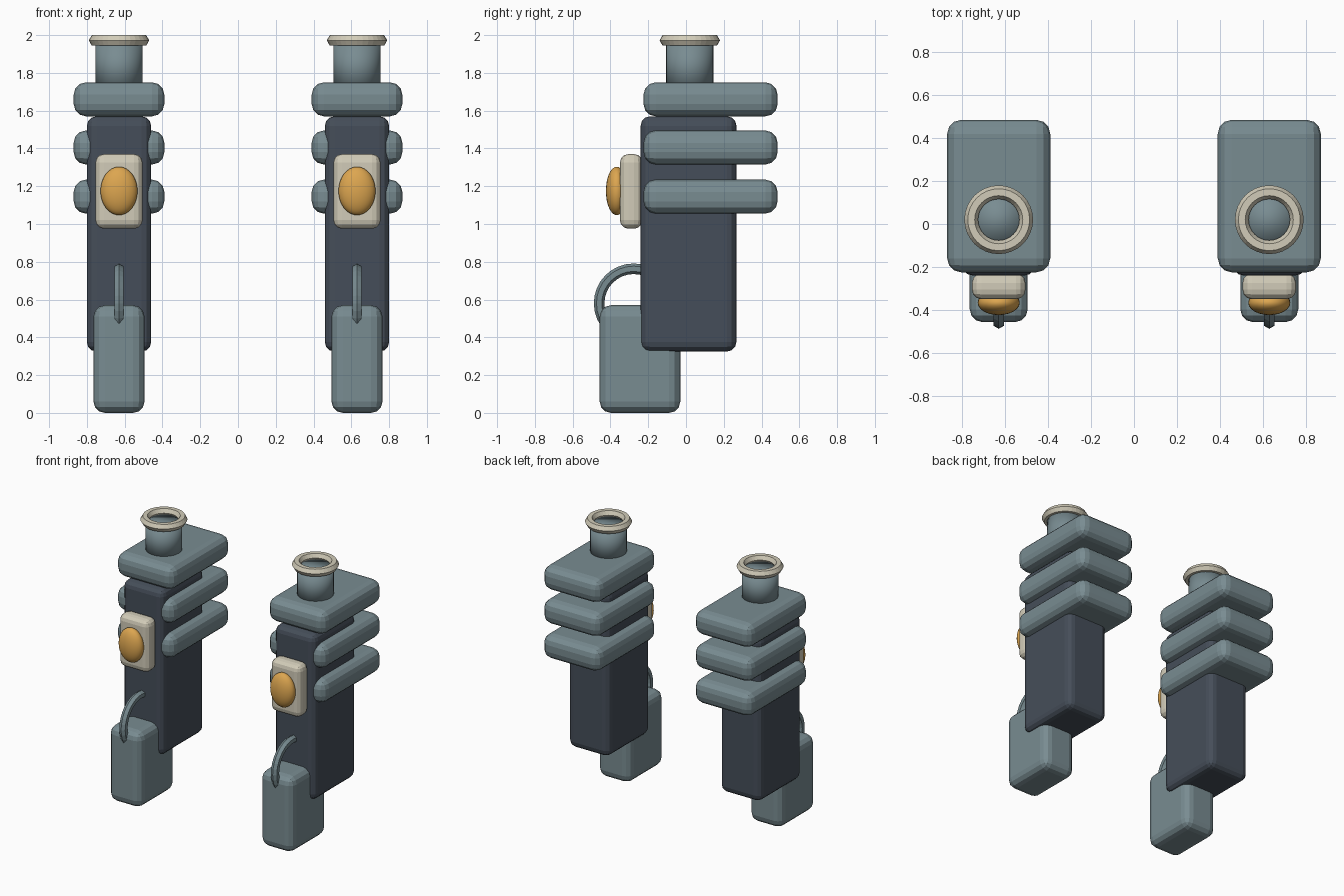
import bpy, math

if "Cube" in bpy.data.objects:
    bpy.data.objects.remove(bpy.data.objects["Cube"])


def material(name, rgb):
    m = bpy.data.materials.new(name)
    m.diffuse_color = (*rgb, 1)
    m.use_nodes = True
    m.node_tree.nodes["Principled BSDF"].inputs["Base Color"].default_value = m.diffuse_color
    return m


STEEL = material("steel_grey", (0.19, 0.262, 0.285))
DARK = material("dark_slate", (0.06, 0.076, 0.1))
CREAM = material("cream", (0.64, 0.60, 0.48))
AMBER = material("amber", (0.72, 0.38, 0.08))


def finish(name, mat, smooth=False):
    o = bpy.context.object
    o.name = name
    o.data.materials.append(mat)
    if smooth:
        bpy.ops.object.shade_smooth()
    return o


def rounded_box(name, mat, x, width, ys, zs, bevel):
    """Box spanning the y and z ranges, centred on x, with rounded edges."""
    bpy.ops.mesh.primitive_cube_add(
        size=1, location=(x, sum(ys) / 2, sum(zs) / 2))
    o = finish(name, mat)
    o.scale = (width, ys[1] - ys[0], zs[1] - zs[0])
    bpy.ops.object.transform_apply(location=False, rotation=False, scale=True)
    b = o.modifiers.new("round", 'BEVEL')
    b.width = bevel
    b.segments = 3


def ring(name, mat, loc, rot, major, minor, steps):
    bpy.ops.mesh.primitive_torus_add(
        location=loc, rotation=rot, major_radius=major, minor_radius=minor,
        major_segments=steps, minor_segments=6)
    finish(name, mat)


for side, x in (("left", -0.63), ("right", 0.63)):
    # main column
    rounded_box(side + "_body", DARK, x, 0.34, (-0.24, 0.267), (0.325, 1.57), 0.05)

    # stacked cooling fins
    for i, z in enumerate((1.145, 1.405, 1.66)):
        rounded_box(f"{side}_fin_{i + 1}", STEEL, x, 0.48,
                    (-0.225, 0.485), (z - 0.09, z + 0.09), 0.065)

    # exhaust pipe and its rim
    bpy.ops.mesh.primitive_cylinder_add(
        vertices=32, radius=0.125, depth=0.26, location=(x, 0.02, 1.83))
    finish(side + "_pipe", STEEL, True)
    ring(side + "_pipe_rim", CREAM, (x, 0.02, 1.972), (0, 0, 0), 0.128, 0.032, 32)

    # lamp plate and lens
    rounded_box(side + "_lamp_plate", CREAM, x, 0.25, (-0.35, -0.23), (0.975, 1.37), 0.045)
    bpy.ops.mesh.primitive_uv_sphere_add(
        segments=24, ring_count=16, radius=1, location=(x, -0.367, 1.175))
    lens = finish(side + "_lens", AMBER, True)
    lens.scale = (0.098, 0.057, 0.128)

    # lower box and hose loop
    rounded_box(side + "_foot_box", STEEL, x, 0.27, (-0.457, -0.03), (0, 0.57), 0.06)
    ring(side + "_hose", STEEL, (x, -0.277, 0.58), (0, math.pi / 2, 0), 0.183, 0.028, 32)
